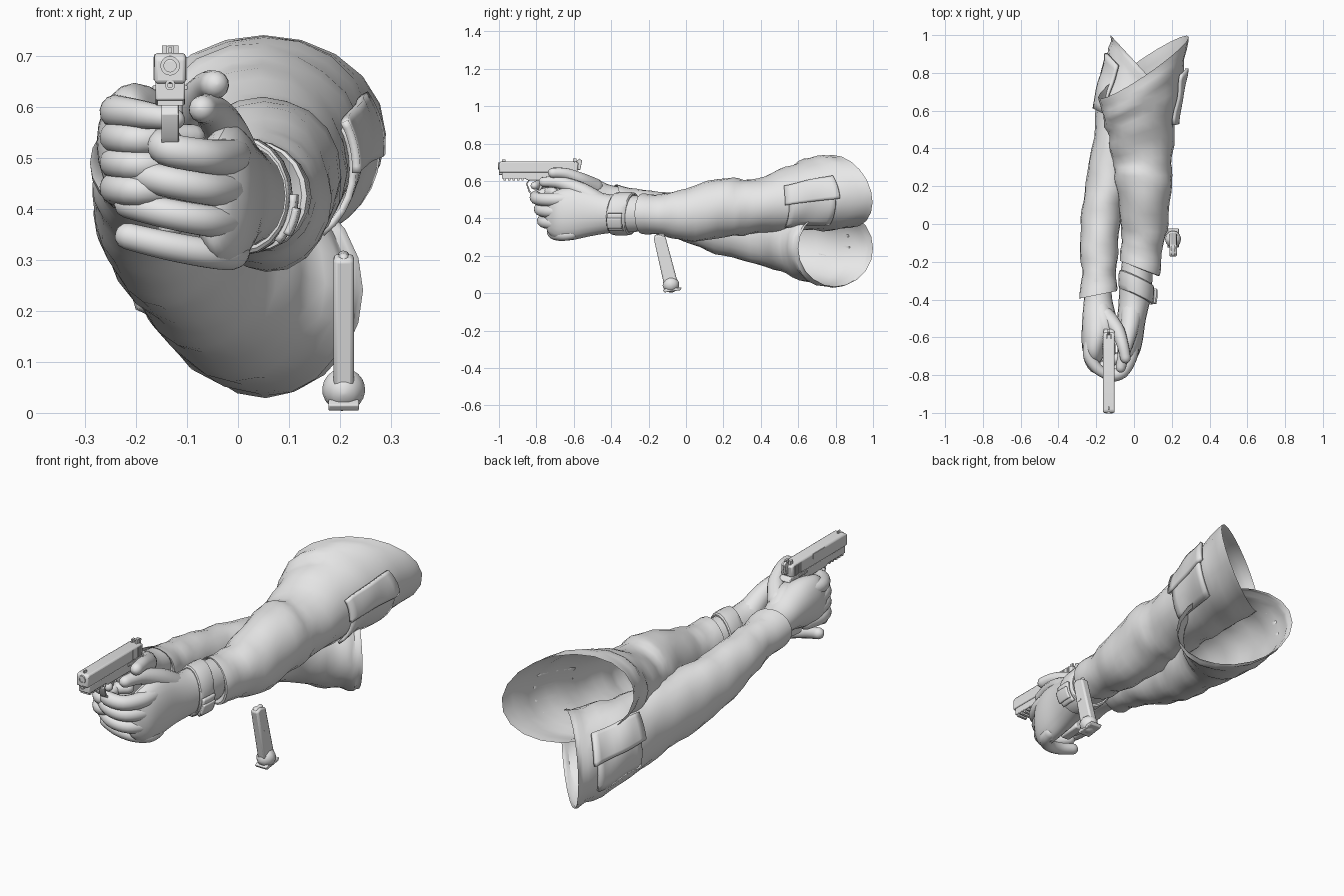
import bpy, bmesh, math
from mathutils import Vector

cube = bpy.data.objects.get("Cube")
if cube:
    bpy.data.objects.remove(cube, do_unlink=True)

GREY = (0.8, 0.8, 0.8, 1.0)
grey = bpy.data.materials.new("plain grey")
grey.use_nodes = True
grey.diffuse_color = GREY
grey.node_tree.nodes["Principled BSDF"].inputs["Base Color"].default_value = GREY
made = []


def skin(name, rings, caps=True, closed=True):
    """Bridge equal rings of points into a surface."""
    bm = bmesh.new()
    rows = [[bm.verts.new(p) for p in ring] for ring in rings]
    n = len(rows[0])
    for a, b in zip(rows, rows[1:]):
        for i in range(n if closed else n - 1):
            j = (i + 1) % n
            bm.faces.new((a[i], a[j], b[j], b[i]))
    if caps:
        bm.faces.new(rows[0])
        bm.faces.new(rows[-1])
    bmesh.ops.recalc_face_normals(bm, faces=bm.faces)
    mesh = bpy.data.meshes.new(name)
    bm.to_mesh(mesh)
    bm.free()
    mesh.materials.append(grey)
    ob = bpy.data.objects.new(name, mesh)
    bpy.context.scene.collection.objects.link(ob)
    made.append(ob)
    return ob


def sample(rows, t):
    """Smooth interpolation between rows of numbers."""
    i = min(int(t), len(rows) - 2)
    f = t - i
    a, b, c, d = (rows[max(0, min(len(rows) - 1, i + k))] for k in (-1, 0, 1, 2))
    return [q + f * ((r - p) + f * (2 * p - 5 * q + 4 * r - s + f * (3 * (q - r) + s - p))) / 2
            for p, q, r, s in zip(a, b, c, d)]


def section(rows, t, angle, fold=0.0, lift=0.0):
    """Point on a loft; a row is centre xyz, side axis xy, up axis zy."""
    x, y, z, ax, ay, uz, uy = sample(rows, t)
    arm = Vector((ax * math.cos(angle), ay * math.cos(angle) + uy * math.sin(angle), uz * math.sin(angle)))
    ease = min(1, max(0, t - 1)) * min(1, max(0, len(rows) - 1 - t))
    wave = math.sin(2 * angle + 5 * t) + 0.7 * math.sin(3 * angle - 8 * t)
    return Vector((x, y, z)) + arm * (1 + fold * ease * wave) + arm.normalized() * lift


def loft(name, rows, steps=4, sides=20, fold=0.0, caps=True):
    count = (len(rows) - 1) * steps
    return skin(name, [[section(rows, k / steps, math.tau * i / sides, fold) for i in range(sides)]
                       for k in range(count + 1)], caps)


def patch(name, rows, t0, t1, a0, a1, lift, fold, thick, n=8):
    """Panel that follows a lofted surface."""
    ob = skin(name, [[section(rows, t0 + (t1 - t0) * k / n, a0 + (a1 - a0) * i / n, fold, lift)
                      for i in range(n + 1)] for k in range(n + 1)], False, False)
    mod = ob.modifiers.new("Thickness", "SOLIDIFY")
    mod.thickness, mod.offset = thick, 0


def tube(name, points, sides=14, steps=5):
    """Round-ended limb; a point is xyz and radius."""
    path = [sample(points, k / steps) for k in range((len(points) - 1) * steps + 1)]
    spots = [(Vector(p[:3]), p[3]) for p in path]
    dirs = [(spots[min(i + 1, len(spots) - 1)][0] - spots[max(i - 1, 0)][0]).normalized()
            for i in range(len(spots))]
    full = [(c, r, d) for (c, r), d in zip(spots, dirs)]
    caps = [math.radians(a) for a in (85, 60, 30)]
    (c0, r0, d0), (c1, r1, d1) = full[0], full[-1]
    head = [(c0 - d0 * r0 * math.sin(a), r0 * math.cos(a), d0) for a in caps]
    tail = [(c1 + d1 * r1 * math.sin(a), r1 * math.cos(a), d1) for a in reversed(caps)]
    rings = []
    for c, r, d in head + full + tail:
        u = d.cross(Vector((0.1, 0, 1))).normalized()
        v = d.cross(u)
        rings.append([c + r * (u * math.cos(math.tau * i / sides) + v * math.sin(math.tau * i / sides))
                      for i in range(sides)])
    skin(name, rings)


def prism(name, profile, x, half, bevel=0.004):
    """Side profile of (y, z) points given a width along x."""
    ob = skin(name, [[Vector((x + s * half, y, z)) for y, z in profile] for s in (-1, 1)])
    if bevel:
        mod = ob.modifiers.new("Bevel", "BEVEL")
        mod.width, mod.segments, mod.limit_method = bevel, 2, "ANGLE"


def box(name, x, y, z, sx, sy, sz, bevel=0.0):
    profile = [(y - sy / 2, z - sz / 2), (y + sy / 2, z - sz / 2), (y + sy / 2, z + sz / 2), (y - sy / 2, z + sz / 2)]
    prism(name, profile, x, sx / 2, bevel)


def ring(name, x, y, z, outer, inner, depth):
    """Short pipe along y."""
    loops = [(outer, depth), (outer, 0), (inner, 0), (inner, depth)]
    skin(name, [[Vector((x + r * math.cos(math.tau * i / 20), y + d, z + r * math.sin(math.tau * i / 20)))
                 for i in range(20)] for r, d in loops])


# Jacket sleeves, open at the shoulder
left_rows = [(.02, -.2, .43, .07, -.03, .08, 0), (.03, -.235, .425, .105, -.04, .108, 0),
             (.04, -.13, .42, .108, -.02, .108, 0), (.055, 0, .42, .125, 0, .142, 0),
             (.05, .22, .46, .15, 0, .16, 0), (.045, .34, .46, .158, .02, .145, 0),
             (.045, .53, .5, .182, .07, .17, 0), (.05, .7, .53, .215, .13, .195, -.03),
             (.05, .83, .545, .24, .16, .195, -.05)]
right_rows = [(-.19, -.33, .5, .06, 0, .06, 0), (-.19, -.375, .49, .1, .02, .092, 0),
              (-.185, -.27, .465, .09, 0, .092, 0), (-.185, -.15, .44, .1, 0, .105, 0),
              (-.175, .03, .39, .105, 0, .13, 0), (-.14, .2, .35, .115, -.02, .15, 0),
              (-.09, .42, .31, .125, -.04, .165, 0), (-.03, .6, .27, .155, -.1, .19, 0),
              (.04, .75, .24, .17, -.18, .205, 0), (.06, .8, .24, .185, -.2, .205, 0)]
FOLD = 0.025
loft("left_sleeve", left_rows, fold=FOLD, caps=False)
loft("right_sleeve", right_rows, fold=FOLD, caps=False)

# Sleeve pockets with flaps
patch("left_pocket", left_rows, 5.8, 6.8, -.9, .4, .009, FOLD, .014)
patch("left_pocket_flap", left_rows, 5.7, 6.9, -.1, .5, .018, FOLD, .016)
patch("right_pocket", right_rows, 6.7, 7.7, math.pi - .8, math.pi + .4, .009, FOLD, .014)
patch("right_pocket_flap", right_rows, 6.6, 7.8, math.pi - .9, math.pi - .25, .018, FOLD, .016)

# Palms and wrists
loft("left_palm", [(.02, -.17, .425, .08, 0, .09, 0), (.01, -.32, .425, .085, -.02, .1, 0),
                   (.0, -.42, .425, .082, 0, .105, 0), (-.015, -.52, .43, .075, 0, .127, 0),
                   (-.02, -.62, .425, .066, 0, .142, 0), (-.03, -.69, .42, .056, 0, .13, 0),
                   (-.045, -.735, .42, .035, 0, .1, 0), (-.05, -.75, .42, .015, 0, .06, 0)])
loft("right_palm", [(-.19, -.28, .49, .065, 0, .07, 0), (-.19, -.4, .505, .075, 0, .072, 0),
                    (-.185, -.49, .525, .088, 0, .09, 0), (-.195, -.58, .53, .082, 0, .113, 0),
                    (-.21, -.66, .525, .064, 0, .118, 0), (-.21, -.71, .52, .045, 0, .1, 0),
                    (-.205, -.735, .52, .02, 0, .06, 0)])

# Curled fingers: the left hand wraps over the right
names = ("index", "middle", "ring", "little")
for k, name in enumerate(names):
    z, back, r = .505 - .063 * k, (0, .02, .035, .085)[k], .034 - .0015 * k
    reach = -.14 if k == 0 else -.215
    tube("left_" + name + "_finger", [(-.005, -.61, z, r), (-.018, -.7 + back / 2, z - .005, r * 1.08),
                                      (-.065, -.785 + back, z - .002, r), (-.14, -.8 + back, z + .012, r * .97),
                                      (reach, -.745 + back / 2, z + .03, r * .9)])
    z = .59 - .05 * k
    tip = (-.125, -.81, z - .015, .021) if k == 0 else (-.09, -.71, z, .026)
    tube("right_" + name + "_finger", [(-.22, -.6, z, .034), (-.238, -.69, z, .033),
                                       (-.195, -.765, z - .005, .029), tip])

# Thumbs along the near side of the pistol
tube("right_thumb", [(-.15, -.49, .565, .05), (-.09, -.56, .605, .039), (-.06, -.64, .638, .031), (-.045, -.71, .643, .028)])
tube("left_thumb", [(-.01, -.46, .475, .06), (-.025, -.56, .545, .047), (-.05, -.67, .59, .034), (-.07, -.76, .595, .027)])
tube("right_hand_web", [(-.18, -.44, .53, .055), (-.16, -.52, .575, .053), (-.15, -.58, .585, .045)])

# Wrist strap and its buckle
strap = [(.01, -.385, .425, .082, -.04, .1, .01), (.01, -.38, .425, .09, -.042, .114, .01),
         (.012, -.335, .425, .095, -.045, .116, .01), (.014, -.29, .425, .092, -.042, .114, .01),
         (.014, -.285, .425, .082, -.04, .1, .01)]
loft("wrist_strap", strap, steps=2, caps=False)
for lift, half, label in ((.006, .42, "frame"), (.014, .22, "plate")):
    patch("buckle_" + label, strap, 1.2, 2.8, -.4 - half, -.4 + half, lift, 0, .012)

# Pistol slide, frame and grip
GX = -.133
prism("slide", [(-1, .645), (-.58, .645), (-.575, .7), (-.6, .705), (-.99, .705), (-1, .695)], GX, .031, .008)
prism("frame", [(-.985, .612), (-.86, .612), (-.84, .602), (-.6, .602), (-.555, .63), (-.57, .648), (-.985, .648)], GX, .029)
prism("grip", [(-.72, .61), (-.6, .61), (-.585, .56), (-.55, .36), (-.66, .35)], GX, .024, .008)
ring("muzzle", GX, -1.004, .68, .019, .012, .03)
ring("recoil_rod", GX, -1.0, .642, .01, .005, .03)
for k in range(5):
    box("rail_tooth", GX, -.97 + .024 * k, .608, .05, .013, .012)
for side in (-1, 1):
    for k in range(6):
        box("slide_serration", GX + side * .031, -.655 + .012 * k, .675, .004, .005, .045)
    box("rear_sight_post", GX + side * .011, -.595, .711, .01, .02, .018)
    box("frame_lever", GX + side * .03, -.66, .637, .008, .06, .01, .002)
box("front_sight", GX, -.975, .71, .007, .018, .012)
box("ejection_port", GX - .028, -.78, .69, .008, .09, .024)
prism("hammer", [(-.585, .66), (-.565, .66), (-.555, .71), (-.572, .72), (-.59, .7)], GX, .007, .002)

# Trigger and its guard
guard = [(-.84, .61), (-.855, .585), (-.84, .54), (-.82, .522), (-.77, .525), (-.72, .56)]
inner = [(y * .9 - .078, z * .86 + .083) for y, z in guard]
prism("trigger_guard", guard + inner[::-1], GX, .017, .002)
prism("trigger", [(-.77, .61), (-.755, .61), (-.765, .57), (-.785, .545), (-.79, .55)], GX, .007, .002)

# Loose magazine with a rounded base
MX = .207
prism("magazine", [(-.174, .3), (-.15, .312), (-.11, .303), (-.038, .035), (-.112, .02)], MX, .02, .008)
tube("magazine_round", [(MX, -.158, .302, .011), (MX, -.125, .306, .012)])
box("magazine_catch", MX + .017, -.125, .19, .008, .02, .01)
tube("magazine_base", [(MX, -.083, .045, .042), (MX, -.078, .046, .042)], sides=20)
prism("magazine_foot", [(-.125, .015), (-.115, .004), (-.03, .016), (-.022, .03), (-.11, .026)], MX, .03, .003)

# Smooth shading that keeps hard edges
bpy.ops.object.select_all(action="DESELECT")
for ob in made:
    ob.select_set(True)
bpy.context.view_layer.objects.active = made[0]
bpy.ops.object.shade_smooth_by_angle(angle=math.radians(35))
